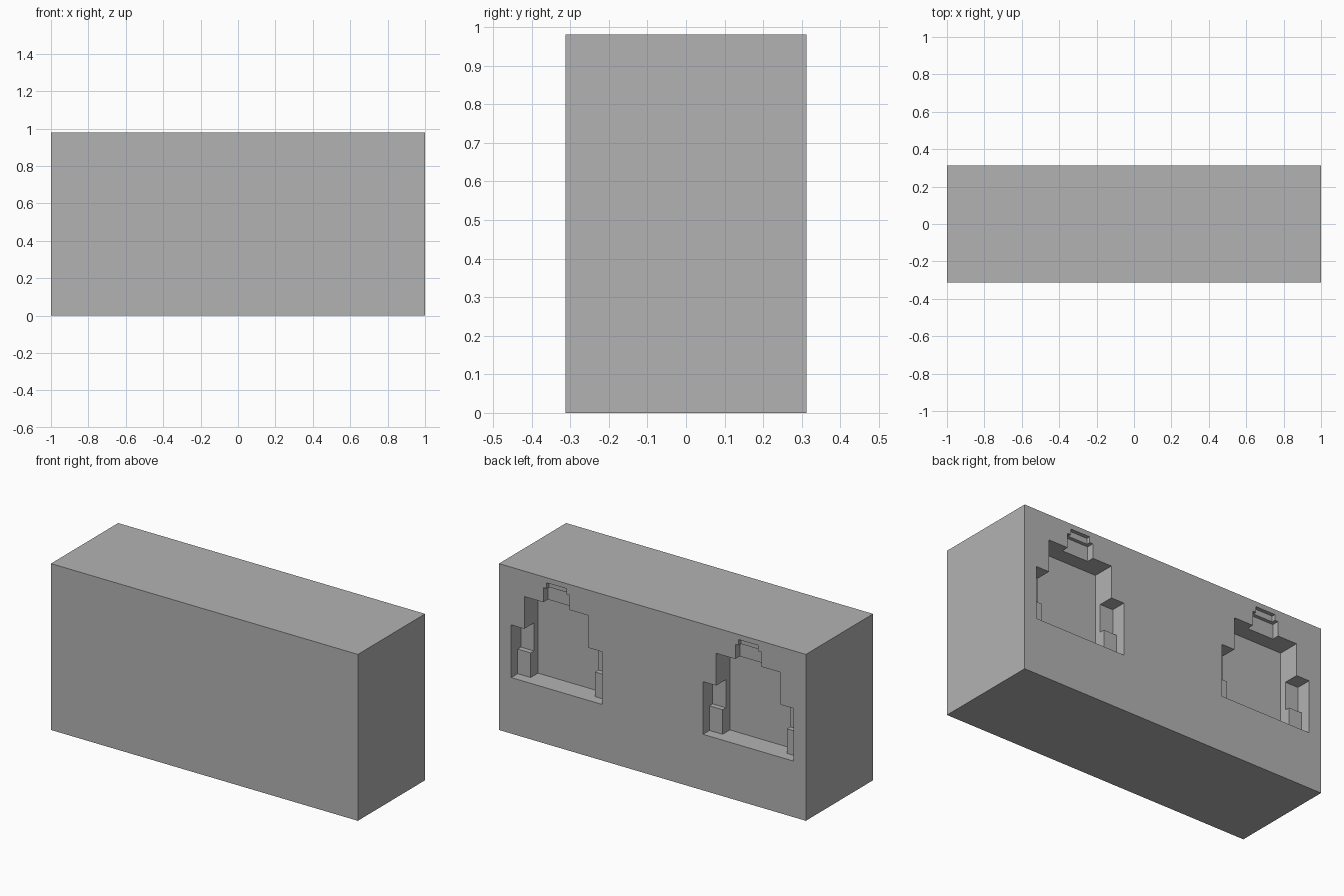
import bpy
import bmesh
import math

if "Cube" in bpy.data.objects:
    bpy.data.objects.remove(bpy.data.objects["Cube"], do_unlink=True)

HEIGHT, BACK = 0.98, 0.3125

# Single plain grey
grey = bpy.data.materials.new("mid_grey")
grey.use_nodes = True
colour = (0.45, 0.45, 0.45, 1)
grey.diffuse_color = colour
grey.node_tree.nodes["Principled BSDF"].inputs["Base Color"].default_value = colour


def box(name, x, y, z):
    """Box from (min, max) ranges on each axis."""
    bm = bmesh.new()
    bmesh.ops.create_cube(bm, size=1)
    for v in bm.verts:
        v.co = [r[0] if c < 0 else r[1] for c, r in zip(v.co, (x, y, z))]
    mesh = bpy.data.meshes.new(name)
    bm.to_mesh(mesh)
    bm.free()
    mesh.materials.append(grey)
    obj = bpy.data.objects.new(name, mesh)
    bpy.context.collection.objects.link(obj)
    return obj


# Solid housing
housing = box("socket_housing", (-1, 1), (-BACK, BACK), (0, HEIGHT))
bpy.context.view_layer.objects.active = housing

# Stepped pocket of each socket: half width, depth, bottom, top
STEPS = [
    (0.295, 0.06, 0.33, 0.64),    # lower side ledges
    (0.295, 0.09, 0.475, 0.64),   # upper side notches
    (0.21, 0.128, 0.33, 0.83),    # main plug opening
    (0.085, 0.042, 0.70, 0.916),  # latch channel
    (0.064, 0.022, 0.80, 0.95),   # latch tip
]

for centre in (-0.625, 0.625):
    for half, depth, low, high in STEPS:
        cutter = box("pocket_cutter", (centre - half, centre + half),
                     (BACK - depth, BACK + 0.1), (low, high))
        cutter.hide_render = True
        cut = housing.modifiers.new("pocket", 'BOOLEAN')
        cut.operation = 'DIFFERENCE'
        cut.solver = 'EXACT'
        cut.object = cutter
        bpy.ops.object.modifier_apply(modifier=cut.name)
        bpy.data.objects.remove(cutter, do_unlink=True)

# Merge leftover coplanar faces
bm = bmesh.new()
bm.from_mesh(housing.data)
bmesh.ops.remove_doubles(bm, verts=bm.verts, dist=0.0001)
bmesh.ops.dissolve_limit(bm, angle_limit=math.radians(1), verts=bm.verts, edges=bm.edges)
bm.to_mesh(housing.data)
bm.free()
